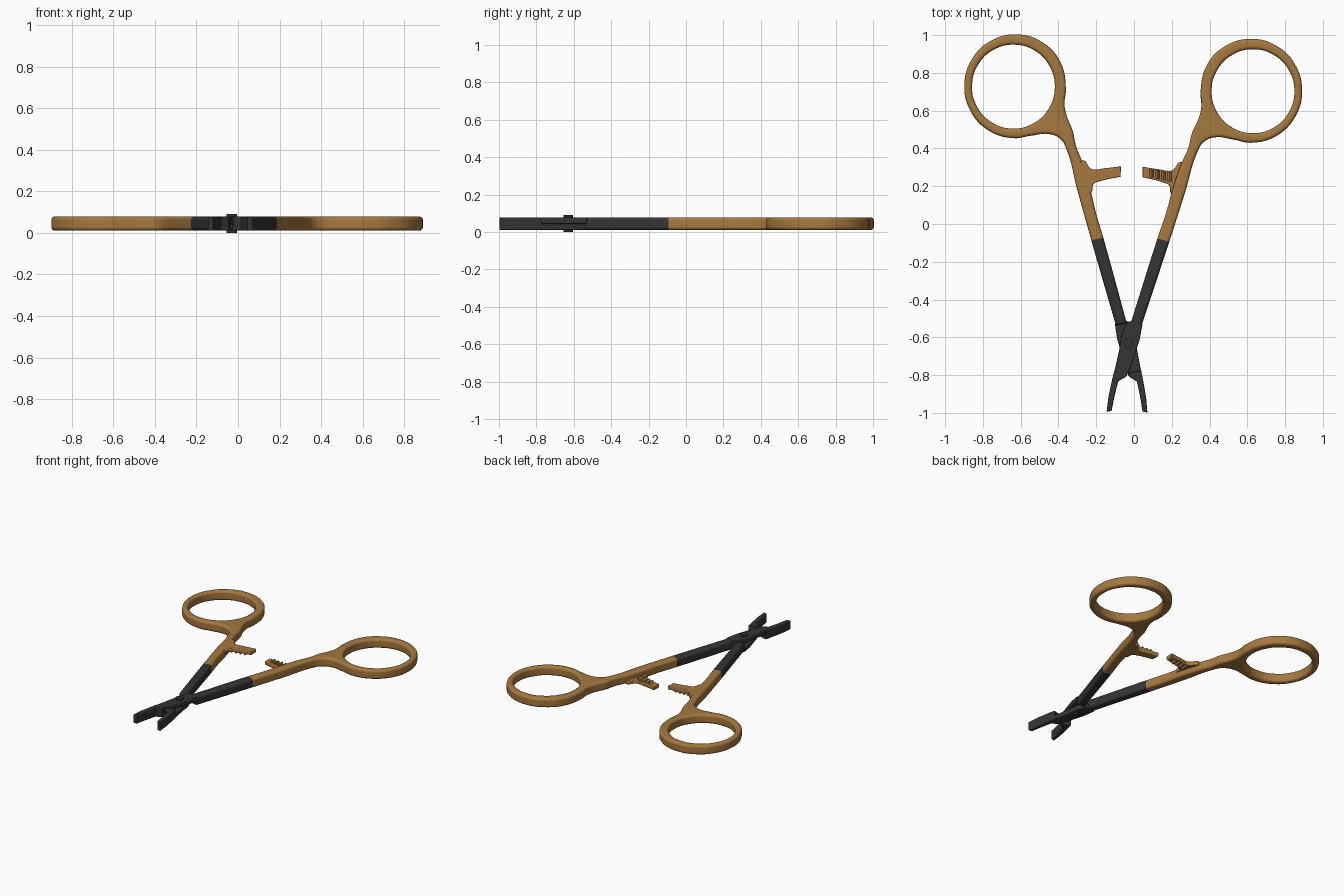
import bpy, bmesh
from math import sin, cos, pi, radians
from mathutils import Matrix, Vector

if "Cube" in bpy.data.objects:
    bpy.data.objects.remove(bpy.data.objects["Cube"])

MID, HALF = 0.045, 0.034            # mid height and half thickness of the arms
PIVOT = Vector((-0.03, -0.63, MID))
TILT = radians(1.1)                 # lean of the symmetry axis


def material(name, rgb):
    m = bpy.data.materials.new(name)
    m.diffuse_color = (*rgb, 1)
    m.use_nodes = True
    m.node_tree.nodes["Principled BSDF"].inputs["Base Color"].default_value = m.diffuse_color
    return m


GOLD = material("bronze_finish", (0.38, 0.19, 0.05))
DARK = material("dark_steel", (0.035, 0.035, 0.036))

# the second half is the first one turned 180 degrees about the long axis
AXIS = Vector((sin(TILT), cos(TILT), 0))
FLIP = Matrix.Translation(PIVOT) @ Matrix.Rotation(pi, 4, AXIS) @ Matrix.Translation(-PIVOT)


def outline(loops, z0, z1, bevel):
    """Filled outline (list of (points, sharp indices or 'all')) with rounded edges."""
    cu = bpy.data.curves.new("outline", 'CURVE')
    cu.dimensions, cu.fill_mode = '2D', 'BOTH'
    cu.extrude = (z1 - z0) / 2 - bevel
    cu.bevel_depth, cu.offset, cu.bevel_resolution = bevel, -bevel, 3
    cu.resolution_u = 6
    for pts, sharp in loops:
        if sharp == 'all':
            s = cu.splines.new('POLY')
            s.points.add(len(pts) - 1)
            for p, (x, y) in zip(s.points, pts):
                p.co = (x, y, 0, 1)
        else:
            s = cu.splines.new('BEZIER')
            s.bezier_points.add(len(pts) - 1)
            for i, (p, (x, y)) in enumerate(zip(s.bezier_points, pts)):
                p.co = (x, y, 0)
                p.handle_left_type = p.handle_right_type = 'VECTOR' if i in sharp else 'AUTO'
        s.use_cyclic_u = True
    ob = bpy.data.objects.new("outline", cu)
    bpy.context.collection.objects.link(ob)
    dg = bpy.context.evaluated_depsgraph_get()
    me = bpy.data.meshes.new_from_object(ob.evaluated_get(dg))
    bpy.data.objects.remove(ob)
    bm = bmesh.new()
    bm.from_mesh(me)
    bpy.data.meshes.remove(me)
    bmesh.ops.remove_doubles(bm, verts=bm.verts, dist=1e-5)
    bmesh.ops.recalc_face_normals(bm, faces=bm.faces)
    bmesh.ops.translate(bm, verts=bm.verts, vec=(0, 0, (z0 + z1) / 2))
    return bm


def add(name, bm, mat, smooth=True):
    me = bpy.data.meshes.new(name)
    bm.to_mesh(me)
    me.materials.clear()
    me.materials.append(mat)
    ob = bpy.data.objects.new(name, me)
    bpy.context.collection.objects.link(ob)
    if smooth:
        bpy.ops.object.select_all(action='DESELECT')
        ob.select_set(True)
        bpy.context.view_layer.objects.active = ob
        bpy.ops.object.shade_smooth_by_angle(angle=radians(35))
        wn = ob.modifiers.new("weighted", 'WEIGHTED_NORMAL')
        wn.keep_sharp = True
    return ob


def add_pair(name, bm, mat, smooth=True):
    add(name + "_right", bm, mat, smooth)
    bm.transform(FLIP)
    add(name + "_left", bm, mat, smooth)
    bm.free()


def part_of(bm, keep_upper):
    """Keep one side of the colour boundary across the shank."""
    b = bm.copy()
    bmesh.ops.bisect_plane(b, geom=b.verts[:] + b.edges[:] + b.faces[:],
                           plane_co=(0.155, -0.085, 0), plane_no=(0.27, 0.96, 0),
                           clear_inner=keep_upper, clear_outer=not keep_upper)
    return b


def ellipse(cx, cy, rx, ry, degs):
    return [(cx + rx * cos(radians(a)), cy + ry * sin(radians(a))) for a in degs]


# arm: shank running up into the finger ring
arm = [(-0.018, -0.527), (0.124, -0.077), (0.172, 0.066), (0.198, 0.162), (0.222, 0.24),
       (0.25, 0.318), (0.288, 0.405), (0.306, 0.478), (0.340, 0.554), (0.356, 0.617),
       (0.352, 0.70)]
arm += ellipse(0.62, 0.705, 0.27, 0.275, [150, 120, 90, 60, 30, 0, -30, -60, -90, -110])
arm += [(0.43, 0.459), (0.367, 0.432), (0.335, 0.379), (0.272, 0.172),
        (0.187, -0.093), (0.040, -0.538)]
hole = ellipse(0.63, 0.703, 0.219, 0.222, range(0, 360, 30))
full = outline([(arm, {0, len(arm) - 1}), (hole, set())], MID - HALF, MID + HALF, 0.017)
add_pair("ring_handle", part_of(full, True), GOLD)
add_pair("shank", part_of(full, False), DARK)
full.free()

# ratchet bar: half thickness, flaring into the arm
bar = [(0.045, 0.303), (0.13, 0.290), (0.20, 0.283), (0.250, 0.328), (0.268, 0.30),
       (0.222, 0.15), (0.199, 0.155), (0.185, 0.205), (0.15, 0.221), (0.045, 0.248)]
add_pair("ratchet_bar", outline([(bar, {0, 4, 5, 9})], MID - HALF, MID - 0.004, 0.006), GOLD)

# ratchet teeth: saw-tooth wedges on the inner face of the bar
teeth = bmesh.new()
for i in range(4):
    x = 0.075 + i * 0.032
    yc, w = 0.276 - 0.16 * (x - 0.045), 0.022 + 0.005 * i / 3
    vs = [teeth.verts.new((x + dx, yc + s * w - 0.16 * dx, z))
          for s in (-1, 1)
          for dx, z in ((0, MID - 0.012), (0.03, MID - 0.012), (0.024, MID + 0.008), (0.018, MID + 0.008))]
    bmesh.ops.convex_hull(teeth, input=vs)
bmesh.ops.recalc_face_normals(teeth, faces=teeth.faces)
add_pair("ratchet_teeth", teeth, GOLD, smooth=False)

# lap joint plate: half thickness where the arms cross
plate = [(-0.036, -0.520), (0.005, -0.508), (0.045, -0.532), (0.030, -0.612), (-0.018, -0.755),
         (-0.040, -0.808), (-0.112, -0.818), (-0.076, -0.655), (-0.066, -0.585)]
add_pair("joint_plate", outline([(plate, 'all')], MID + 0.0005, MID + HALF, 0.006), DARK)

# jaws: full thickness, narrowing to the tips
jaw = [(-0.103, -0.771), (-0.036, -0.788), (-0.045, -0.811), (-0.082, -0.831), (-0.092, -0.866),
       (-0.106, -0.925), (-0.119, -0.990), (-0.145, -0.994), (-0.135, -0.914), (-0.115, -0.82)]
add_pair("jaw", outline([(jaw, 'all')], MID - HALF, MID + HALF, 0.006), DARK)

# pivot pin through the joint
pin = bmesh.new()
bmesh.ops.create_cone(pin, cap_ends=True, segments=32, radius1=0.025, radius2=0.025,
                      depth=2 * MID, matrix=Matrix.Translation(PIVOT))
add("pivot_pin", pin, DARK)
pin.free()
